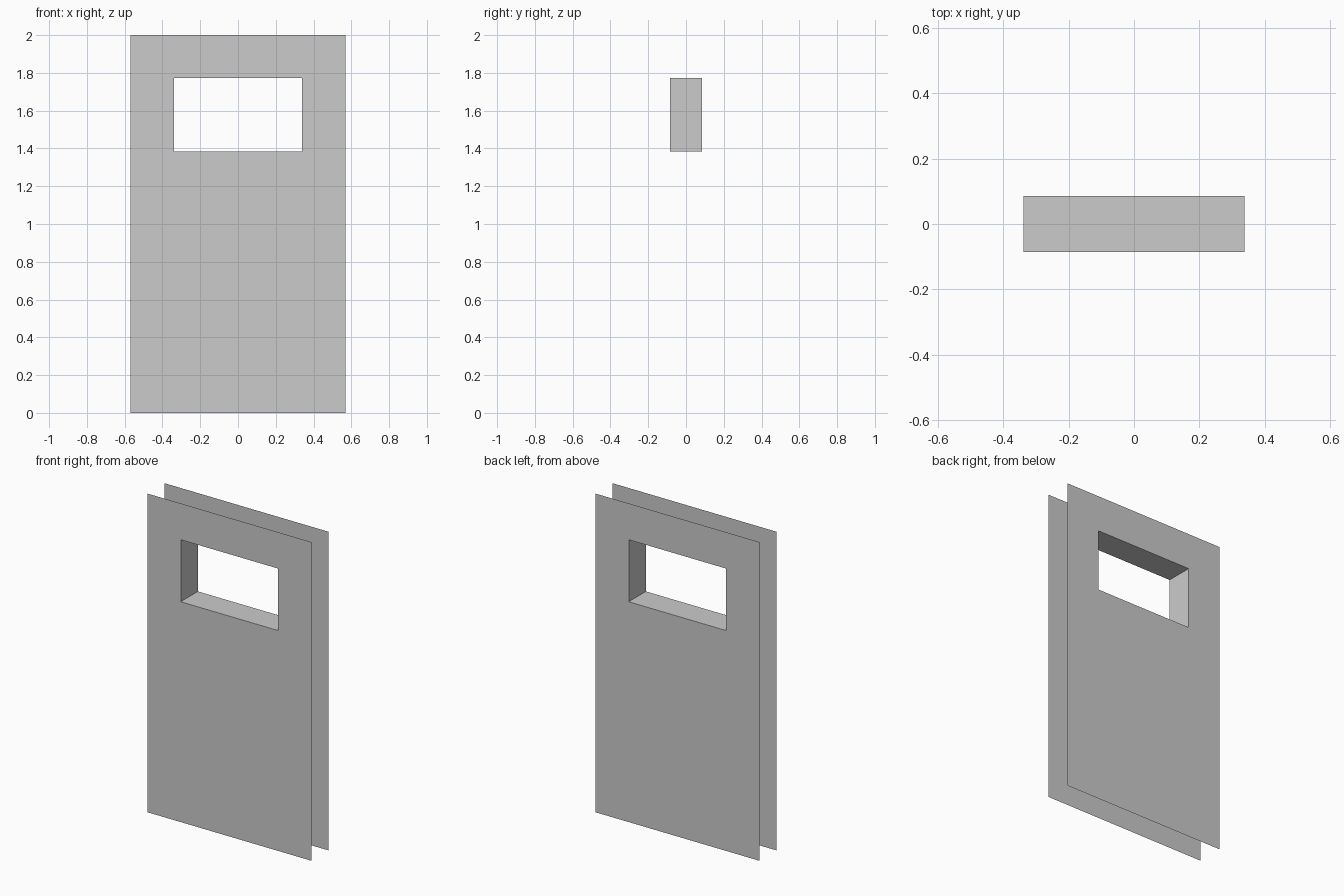
import bpy, bmesh

if "Cube" in bpy.data.objects:
    bpy.data.objects.remove(bpy.data.objects["Cube"])

HALF_W, HEIGHT, HALF_T = 0.57, 2.0, 0.085
WIN_HALF_W, WIN_BOTTOM, WIN_TOP = 0.338, 1.383, 1.772


def rect(bm, half_w, z0, z1, y):
    corners = ((-half_w, z0), (half_w, z0), (half_w, z1), (-half_w, z1))
    return [bm.verts.new((x, y, z)) for x, z in corners]


def bridge(bm, a, b):
    for i in range(4):
        j = (i + 1) % 4
        bm.faces.new((a[i], a[j], b[j], b[i]))


bm = bmesh.new()
front_outer = rect(bm, HALF_W, 0, HEIGHT, -HALF_T)
front_window = rect(bm, WIN_HALF_W, WIN_BOTTOM, WIN_TOP, -HALF_T)
back_window = rect(bm, WIN_HALF_W, WIN_BOTTOM, WIN_TOP, HALF_T)
back_outer = rect(bm, HALF_W, 0, HEIGHT, HALF_T)

# Front sheet, window reveal and back sheet; the outer rim stays open
bridge(bm, front_outer, front_window)
bridge(bm, front_window, back_window)
bridge(bm, back_window, back_outer)

# Merge each sheet's flat quads into clean panels with no diagonal seams
mesh = bpy.data.meshes.new("door_panel")
bm.to_mesh(mesh)
bm.free()
door = bpy.data.objects.new("door_panel", mesh)
bpy.context.collection.objects.link(door)
